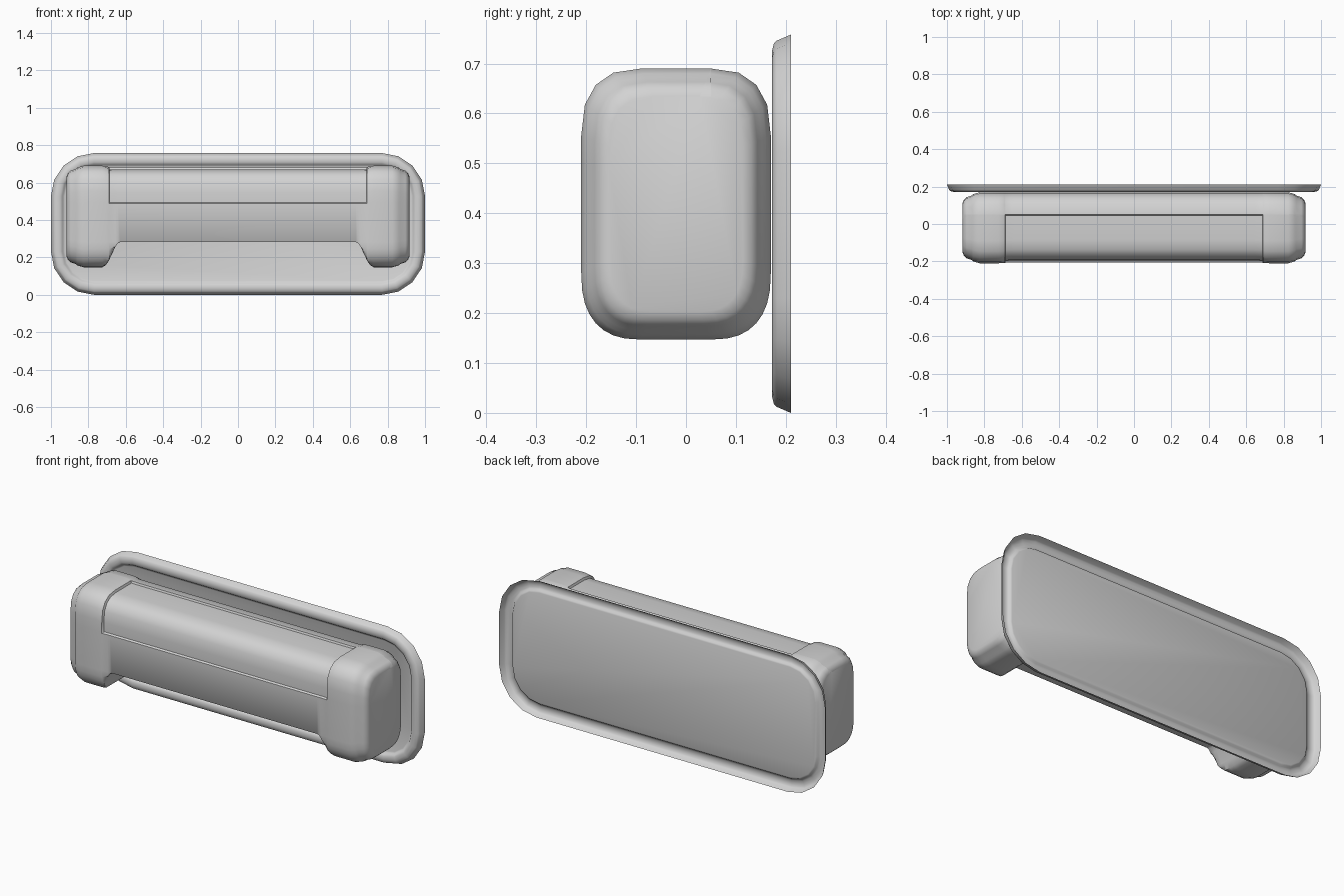
import bpy, math

if "Cube" in bpy.data.objects:
    bpy.data.objects.remove(bpy.data.objects["Cube"])

grey = bpy.data.materials.new("light grey")
grey.use_nodes = True
colour = (0.65, 0.65, 0.65, 1)
grey.diffuse_color = colour
grey.node_tree.nodes["Principled BSDF"].inputs["Base Color"].default_value = colour


def loft(name, rings, caps, angle=35):
    """Skin a list of equal-length closed rings and cap the listed ends."""
    n = len(rings[0])
    verts = [p for ring in rings for p in ring]
    faces = [(r * n + i, r * n + (i + 1) % n, (r + 1) * n + (i + 1) % n, (r + 1) * n + i)
             for r in range(len(rings) - 1) for i in range(n)]
    if "start" in caps:
        faces.append(tuple(reversed(range(n))))
    if "end" in caps:
        faces.append(tuple(range((len(rings) - 1) * n, len(rings) * n)))
    mesh = bpy.data.meshes.new(name)
    mesh.from_pydata(verts, [], faces)
    mesh.materials.append(grey)
    obj = bpy.data.objects.new(name, mesh)
    bpy.context.collection.objects.link(obj)
    bpy.ops.object.select_all(action='DESELECT')
    obj.select_set(True)
    bpy.context.view_layer.objects.active = obj
    bpy.ops.object.mode_set(mode='EDIT')
    bpy.ops.mesh.select_all(action='SELECT')
    bpy.ops.mesh.normals_make_consistent(inside=False)
    bpy.ops.object.mode_set(mode='OBJECT')
    bpy.ops.object.shade_smooth_by_angle(angle=math.radians(angle))


def bulge(value, power):
    """Signed power, for corners fuller than an ellipse."""
    return math.copysign(abs(value) ** power, value) if abs(value) > 1e-6 else 0.0


def corner(cu, cv, ru, rv, start, steps=4, power=1.0):
    """Points of a quarter turn with their outward angle."""
    angles = [math.radians(start + 90 * i / steps) for i in range(steps + 1)]
    return [(cu + ru * bulge(math.cos(a), power), cv + rv * bulge(math.sin(a), power), a)
            for a in angles]


def body_ring(x, bottom, inset, front, top, recess):
    """Rounded body section, cut flat at bottom; its upper front band sinks by recess."""
    y0, y1, z0, z1 = front + inset, 0.17 - inset, 0.147 + inset, top - inset
    r, rz = 0.12 - inset * 0.6, 0.135 - inset * 0.6
    ring = corner(y1 - r, z1 - rz, r, rz, 0, power=0.8)
    ring.append((0.05, z1, math.pi / 2))
    band = [(0.046, z1, math.pi / 2)] + corner(y0 + r, z1 - rz, r, rz, 90, power=0.8)
    band.append((y0, 0.494, math.pi))
    ring += [(y - recess * math.cos(a), z - recess * math.sin(a), a) for y, z, a in band]
    ring.append((y0, 0.488, math.pi))
    lower = (corner(y0 + r, z0 + rz, r, rz, 180, 8, 0.8)
             + corner(y1 - r, z0 + rz, r, rz, 270, 8, 0.8))
    ring += [(y, max(z, bottom), a) for y, z, a in lower]
    return [(x, y, z) for y, z, _ in ring]


# Body: x, underside height, inset, front, top, recess
half = [
    (0.630, 0.281, 0, -0.206, 0.680, 0.010),
    (0.642, 0.276, 0, -0.206, 0.680, 0.010),
    (0.655, 0.258, 0, -0.206, 0.680, 0.010),
    (0.686, 0.192, 0, -0.207, 0.681, 0.010),
    (0.691, 0.182, 0, -0.208, 0.683, 0),
    (0.705, 0.160, 0, -0.209, 0.688, 0),
    (0.725, 0.147, 0, -0.210, 0.690, 0),
    (0.825, 0.147, 0, -0.210, 0.690, 0),
    (0.860, 0.147, 0.010, -0.210, 0.690, 0),
    (0.868, 0.147, 0.018, -0.210, 0.690, 0),
    (0.895, 0.147, 0.027, -0.210, 0.690, 0),
    (0.909, 0.147, 0.039, -0.210, 0.690, 0),
    (0.916, 0.147, 0.056, -0.210, 0.690, 0),
]
stations = [(-s[0],) + s[1:] for s in reversed(half)] + half
loft("handle_body", [body_ring(*s) for s in stations], ("start", "end"))


def plate_ring(y, inset):
    """Rounded rectangle outline facing the front."""
    r, hx, hz, mid = 0.23 - inset, 1 - inset, 0.379 - inset, 0.379
    ring = []
    for sx, sz, start in ((1, 1, 0), (-1, 1, 90), (-1, -1, 180), (1, -1, 270)):
        ring += corner(sx * (hx - r), mid + sz * (hz - r), r, r, start)
    return [(x, y, z) for x, z, _ in ring]


# Back plate: thin tray with a raised rim and a sunken middle panel
rim = [(0.21, 0), (0.182, 0.012), (0.176, 0.018), (0.172, 0.034), (0.173, 0.05),
       (0.178, 0.06), (0.186, 0.066), (0.189, 0.074)]
loft("back_plate", [plate_ring(*s) for s in rim], ("end",))
